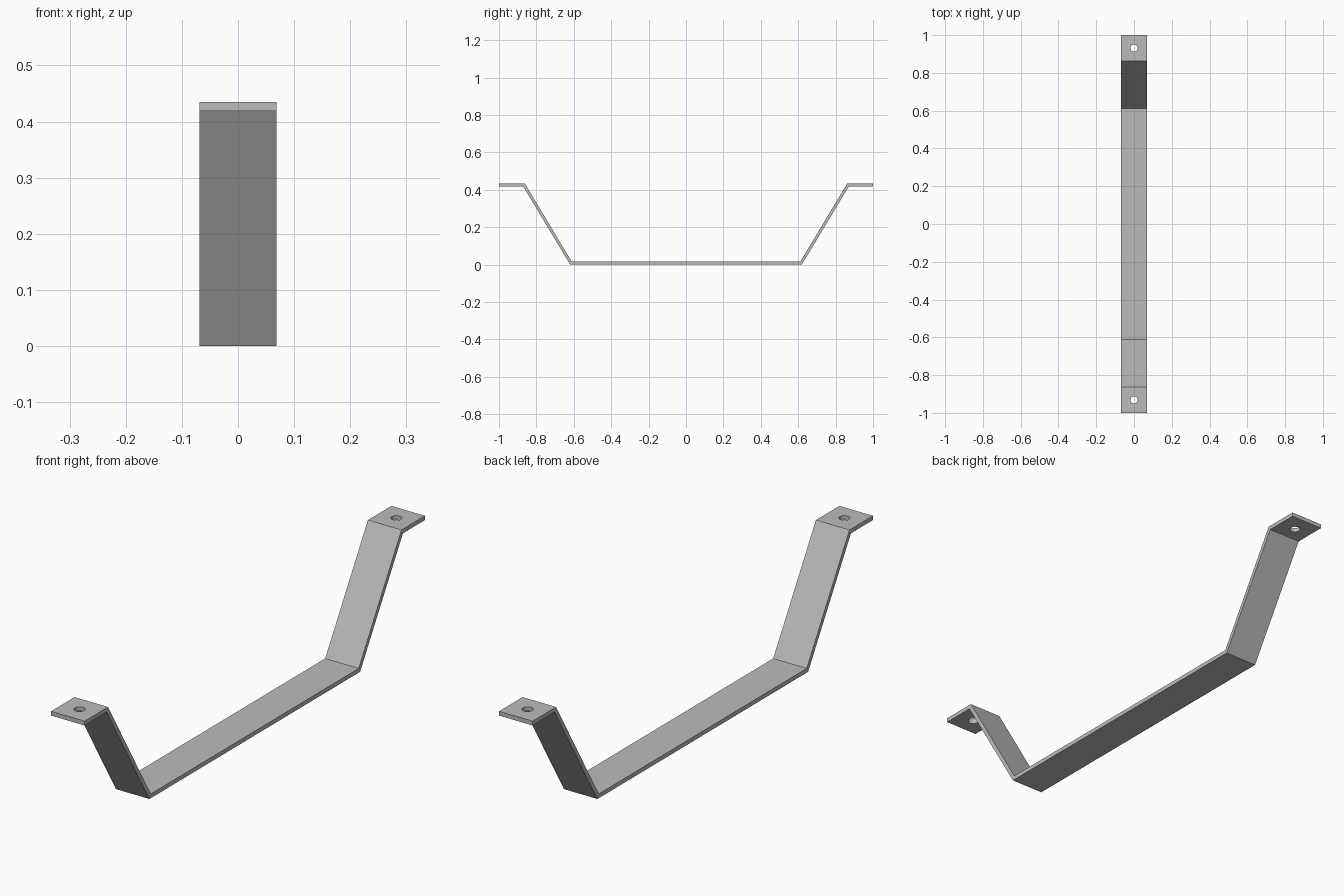
import bpy
import bmesh

if "Cube" in bpy.data.objects:
    bpy.data.objects.remove(bpy.data.objects["Cube"])

WIDTH, THICK, HEIGHT = 0.138, 0.016, 0.435
HOLE_Y, HOLE_R = 0.931, 0.019

steel = bpy.data.materials.new("grey steel")
steel.use_nodes = True
colour = (0.5, 0.5, 0.5, 1)
steel.diffuse_color = colour
steel.node_tree.nodes["Principled BSDF"].inputs["Base Color"].default_value = colour

# Strap side profile: upper and lower edges of one half, mirrored to the other
upper = [(0.611, THICK), (0.862, HEIGHT), (1, HEIGHT)]
lower = [(1, HEIGHT - THICK), (0.871, HEIGHT - THICK), (0.619, 0)]
half = upper + lower
profile = half + [(-y, z) for y, z in reversed(half)]

# Extrude the profile across the width
bm = bmesh.new()
face = bm.faces.new([bm.verts.new((-WIDTH / 2, y, z)) for y, z in profile])
side = bmesh.ops.extrude_face_region(bm, geom=[face])["geom"]
bmesh.ops.translate(bm, vec=(WIDTH, 0, 0),
                    verts=[v for v in side if isinstance(v, bmesh.types.BMVert)])
bmesh.ops.recalc_face_normals(bm, faces=bm.faces)
mesh = bpy.data.meshes.new("bracket_strap")
bm.to_mesh(mesh)
bm.free()
mesh.materials.append(steel)
strap = bpy.data.objects.new("bracket_strap", mesh)
bpy.context.collection.objects.link(strap)
bpy.context.view_layer.objects.active = strap

# Drill a screw hole through each end tab
for end in (-1, 1):
    bpy.ops.mesh.primitive_cylinder_add(vertices=32, radius=HOLE_R, depth=0.1,
                                        location=(0, end * HOLE_Y, HEIGHT - THICK / 2))
    drill = bpy.context.object
    drill.name = "hole_cutter"
    drill.hide_render = True
    drill.data.materials.append(steel)
    cut = strap.modifiers.new("screw_hole", 'BOOLEAN')
    cut.operation = 'DIFFERENCE'
    cut.solver = 'EXACT'
    cut.object = drill
    bpy.context.view_layer.objects.active = strap
    bpy.ops.object.modifier_apply(modifier=cut.name)
    bpy.data.objects.remove(drill)

# Smooth hole walls, keep the bends crisp
bpy.ops.object.select_all(action='DESELECT')
strap.select_set(True)
bpy.ops.object.shade_smooth_by_angle()
